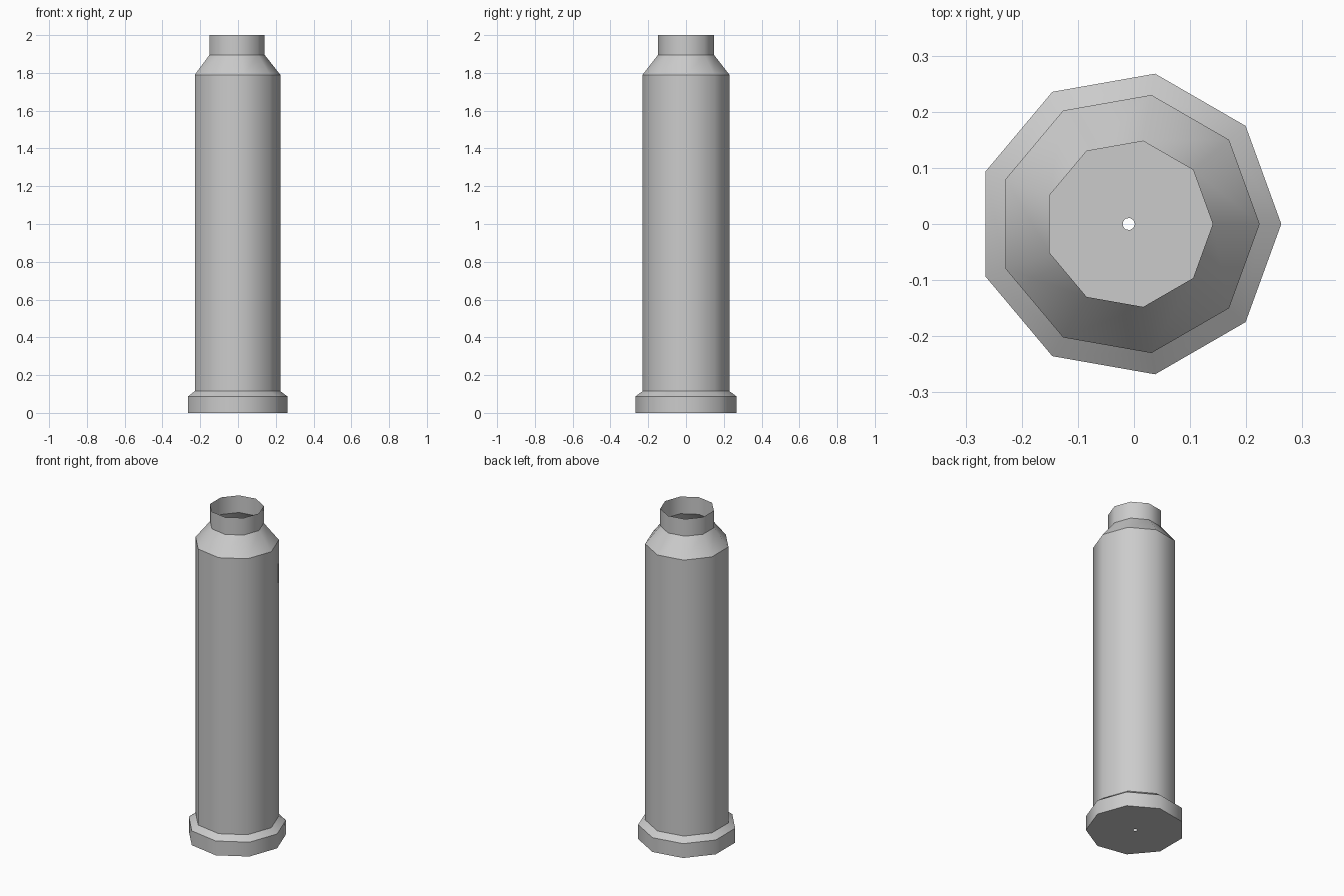
import bpy, bmesh
from math import cos, sin, tau

if "Cube" in bpy.data.objects:
    bpy.data.objects.remove(bpy.data.objects["Cube"])

SIDES = 9
CENTRE_X = -0.0095

# Profile (radius, height): vent hole, base, rim, chamfer, body, shoulder, open neck
PROFILE = [(0.011, 0.0), (0.272, 0.0), (0.272, 0.087), (0.2335, 0.115),
           (0.2335, 1.79), (0.150, 1.896), (0.150, 2.0)]

bm = bmesh.new()
rings = [[bm.verts.new((CENTRE_X + r * cos(tau * i / SIDES), r * sin(tau * i / SIDES), z))
          for i in range(SIDES)] for r, z in PROFILE]

# Hollow single-wall shell, smooth around its axis
for low, high in zip(rings, rings[1:]):
    for i in range(SIDES):
        j = (i + 1) % SIDES
        bm.faces.new((low[i], low[j], high[j], high[i])).smooth = True

# Crisp edges between the sections
for ring in rings:
    for i in range(SIDES):
        bm.edges.get((ring[i], ring[(i + 1) % SIDES])).smooth = False

mesh = bpy.data.meshes.new("casing")
bm.to_mesh(mesh)
bm.free()
bpy.context.collection.objects.link(bpy.data.objects.new("casing", mesh))
